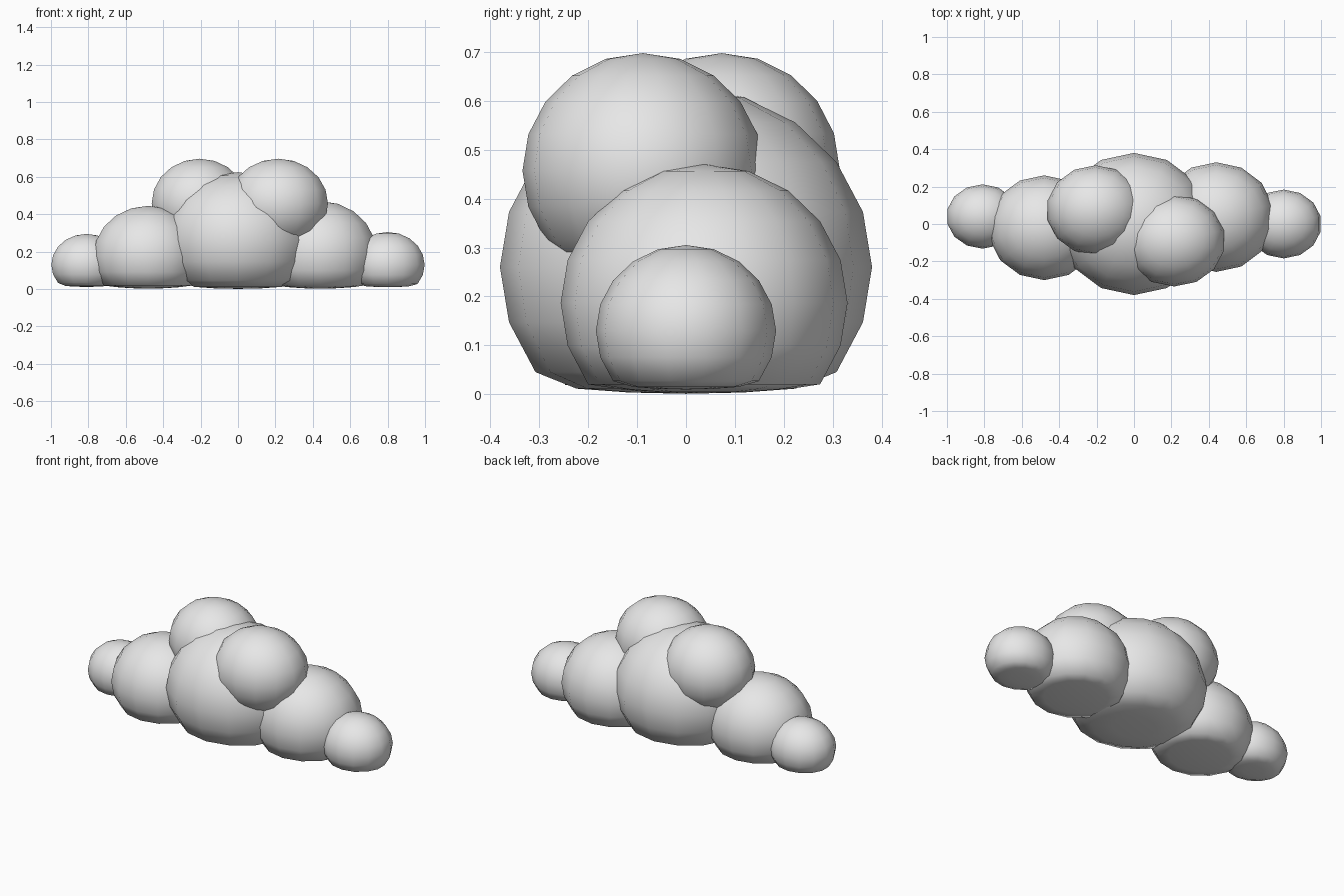
import bpy, bmesh
from mathutils import Matrix

if "Cube" in bpy.data.objects:
    bpy.data.objects.remove(bpy.data.objects["Cube"])

grey = bpy.data.materials.new("cloud grey")
grey.diffuse_color = (0.8, 0.8, 0.8, 1)
grey.use_nodes = True
grey.node_tree.nodes["Principled BSDF"].inputs["Base Color"].default_value = grey.diffuse_color

FLOOR = 0.02      # below this height the puffs are pressed flat
PRESS = 0.15


def puff(name, centre, radii):
    """Low-poly ellipsoid with a squashed underside."""
    bm = bmesh.new()
    bmesh.ops.create_uvsphere(
        bm, u_segments=14, v_segments=10, radius=1,
        matrix=Matrix.Translation(centre) @ Matrix.Diagonal((*radii, 1)))
    for v in bm.verts:
        if v.co.z < FLOOR:
            v.co.z = FLOOR + (v.co.z - FLOOR) * PRESS
    for f in bm.faces:
        f.smooth = True
    mesh = bpy.data.meshes.new(name)
    bm.to_mesh(mesh)
    bm.free()
    mesh.materials.append(grey)
    obj = bpy.data.objects.new(name, mesh)
    bpy.context.collection.objects.link(obj)


# Bottom row of puffs
puff("centre_puff", (0, 0, 0.26), (0.405, 0.38, 0.365))
puff("left_puff", (-0.48, -0.02, 0.175), (0.30, 0.28, 0.27))
puff("right_puff", (0.44, 0.037, 0.187), (0.31, 0.293, 0.283))
puff("left_end_puff", (-0.81, 0.04, 0.13), (0.193, 0.172, 0.165))
puff("right_end_puff", (0.80, 0, 0.13), (0.203, 0.184, 0.175))

# Top puffs
puff("top_left_puff", (-0.205, 0.073, 0.46), (0.263, 0.241, 0.237))
puff("top_right_puff", (0.215, -0.088, 0.457), (0.273, 0.246, 0.24))
